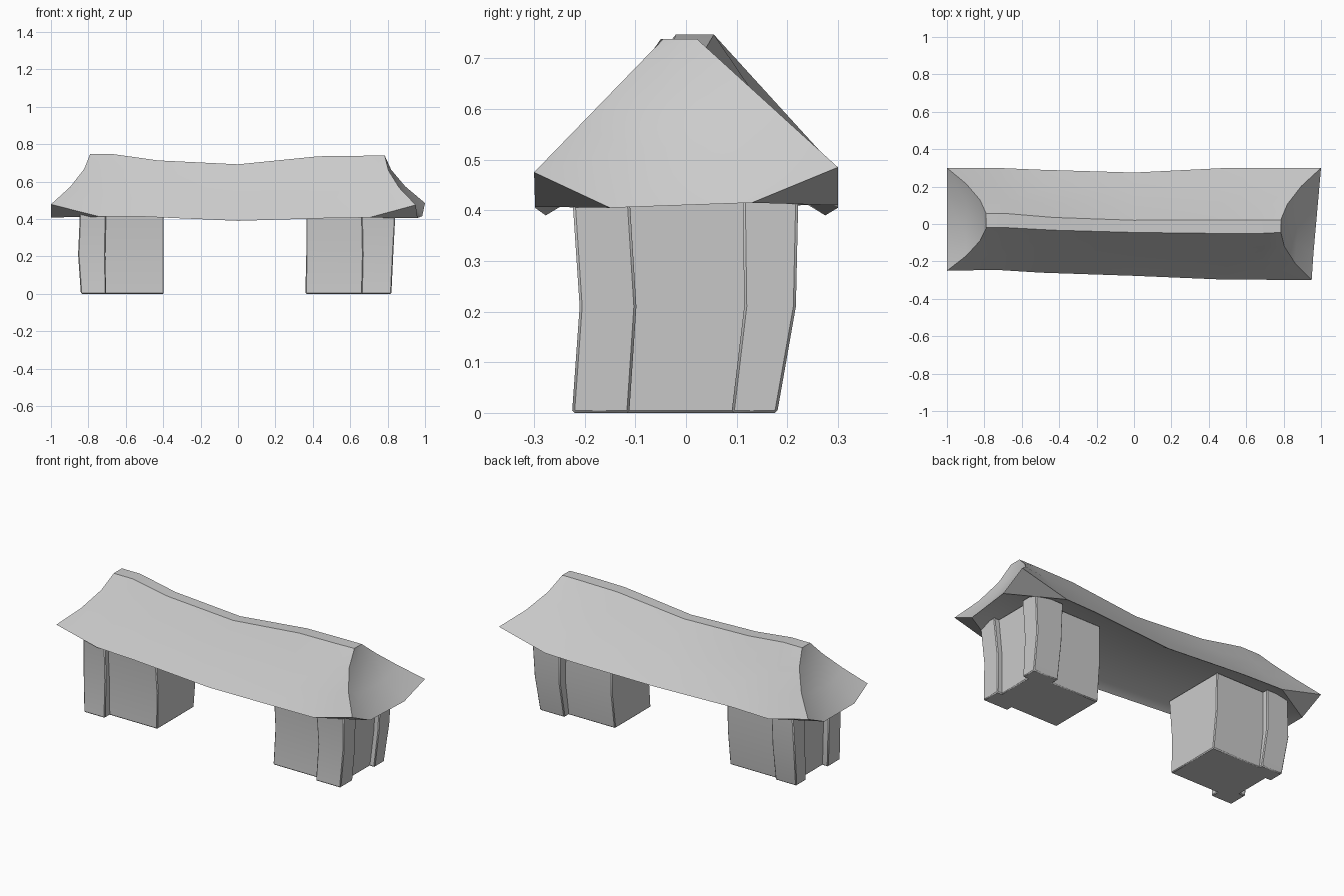
import bpy
from mathutils import Vector

if "Cube" in bpy.data.objects:
    bpy.data.objects.remove(bpy.data.objects["Cube"])


def make_object(name, verts, faces, bevel=0):
    mesh = bpy.data.meshes.new(name)
    mesh.from_pydata([tuple(v) for v in verts], [], faces)
    mesh.update()
    ob = bpy.data.objects.new(name, mesh)
    bpy.context.collection.objects.link(ob)
    bpy.context.view_layer.objects.active = ob
    bpy.ops.object.select_all(action='DESELECT')
    ob.select_set(True)
    bpy.ops.object.shade_smooth_by_angle(angle=.6)
    if bevel:
        mod = ob.modifiers.new("bevel", "BEVEL")
        mod.width = bevel
        mod.segments = 1
        mod.limit_method = 'ANGLE'
        mod.angle_limit = .8
    return ob


def column(name, levels):
    """Bent box: each level is (x0, x1, y0, y1, z)."""
    verts, faces = [], [(3, 2, 1, 0)]
    for x0, x1, y0, y1, z in levels:
        verts += [(x0, y0, z), (x1, y0, z), (x1, y1, z), (x0, y1, z)]
    for k in range(len(levels) - 1):
        for i in range(4):
            j = (i + 1) % 4
            faces.append((4 * k + i, 4 * k + j, 4 * k + 4 + j, 4 * k + 4 + i))
    n = len(verts)
    faces.append((n - 4, n - 3, n - 2, n - 1))
    return make_object(name, verts, faces, .005)


# Roof: eave and ridge outlines, stations running left to right
front_eave = [(-1, -.25, .478), (-.74, -.245, .412), (-.5, -.26, .412), (0, -.277, .39),
              (.5, -.298, .405), (.7, -.298, .407), (.95, -.3, .475)]
back_eave = [(-1, .3, .478), (-.74, .3, .412), (-.5, .29, .412), (0, .275, .39),
             (.5, .3, .405), (.7, .3, .41), (1, .3, .485)]
right_eave = [(.96, -.15, .405), (.985, .13, .415)]
left_eave = [(-1, .15, .408), (-1, -.13, .408)]
ridge_x = [-.79, -.67, -.43, 0, .43, .68, .785]
ridge_z = [.747, .747, .713, .692, .735, .738, .738]
ridge_front = [-.02, -.02, -.033, -.045, -.05, -.05, -.045]
ridge_back = [.055, .055, .035, .02, .022, .022, .022]

front_ridge = [Vector(p) for p in zip(ridge_x, ridge_front, ridge_z)]
back_ridge = [Vector(p) for p in zip(ridge_x, ridge_back, ridge_z)]


def between(a, b):
    return [a.lerp(b, 1 / 3), a.lerp(b, 2 / 3)]


eave = [Vector(p) for p in front_eave + right_eave + back_eave[::-1] + left_eave]
ridge = (front_ridge + between(front_ridge[-1], back_ridge[-1])
         + back_ridge[::-1] + between(back_ridge[0], front_ridge[0]))
n = len(eave)
verts, faces = [], []
for t, pull in ((0, 0), (.35, .03), (.7, .03), (1, 0)):
    for e, r in zip(eave, ridge):
        p = e.lerp(r, t)
        if abs(e.x) > .9:       # hip ends curve inward
            p.x -= pull if e.x > 0 else -pull
        else:
            p.z -= pull * .25
        verts.append(p)
for k in range(3):
    for i in range(n):
        j = (i + 1) % n
        faces.append((k * n + i, k * n + j, k * n + n + j, k * n + n + i))
# flat ridge strip closes the top
for i in range(6):
    f = [3 * n + i, 3 * n + i + 1, 3 * n + 14 - i, 3 * n + 15 - i]
    if i == 5:
        f[2:2] = [3 * n + 7, 3 * n + 8]
    if i == 0:
        f += [3 * n + 16, 3 * n + 17]
    faces.append(f)
# soffit: corner triangles, a rising band and a closing panel
for c in (0, 6, 9, 15):
    faces.append(((c + 1) % n, c, (c - 1) % n))
rim = [i for i in range(n) if i not in (0, 6, 9, 15)]
base, m = len(verts), len(rim)
for i in rim:
    e = eave[i]
    verts.append((e.x * .9, e.y * .82, e.z + .03))
for i in range(m):
    j = (i + 1) % m
    faces.append((rim[j], rim[i], base + i, base + j))
for i in range(4):
    faces.append((base + i + 1, base + i, base + 11 - i, base + 10 - i))
faces.append((base + 6, base + 5, base + 4, base + 7))
faces.append((base + 13, base + 12, base + 11, base))
make_object("roof", verts, faces)

# Supporting blocks with bent corner pilasters at the outer ends
blocks = (
    ("left", -1, (.397, .397, .397), (.805, .82, .81), .705, (.84, .855, .845),
     (-.178, -.175, -.195), (.16, .185, .19)),
    ("right", 1, (.36, .365, .365), (.79, .80, .81), .66, (.82, .83, .842),
     (-.19, -.18, -.195), (.14, .165, .165)),
)
Z = (0, .21, .435)
for side, s, inner, core, start, outer, core_front, core_back in blocks:
    def levels(xa, xb, ya, yb):
        return [(min(s * a, s * b), max(s * a, s * b), c, d, z)
                for a, b, c, d, z in zip(xa, xb, ya, yb, Z)]

    column(side + "_block", levels(inner, core, core_front, core_back))
    column(side + "_front_pilaster",
           levels((start, start + .005, start), outer,
                  (-.225, -.21, -.225), (-.112, -.098, -.112)))
    column(side + "_back_pilaster",
           levels((start, start + .005, start), outer,
                  (.09, .115, .112), (.18, .217, .222)))
